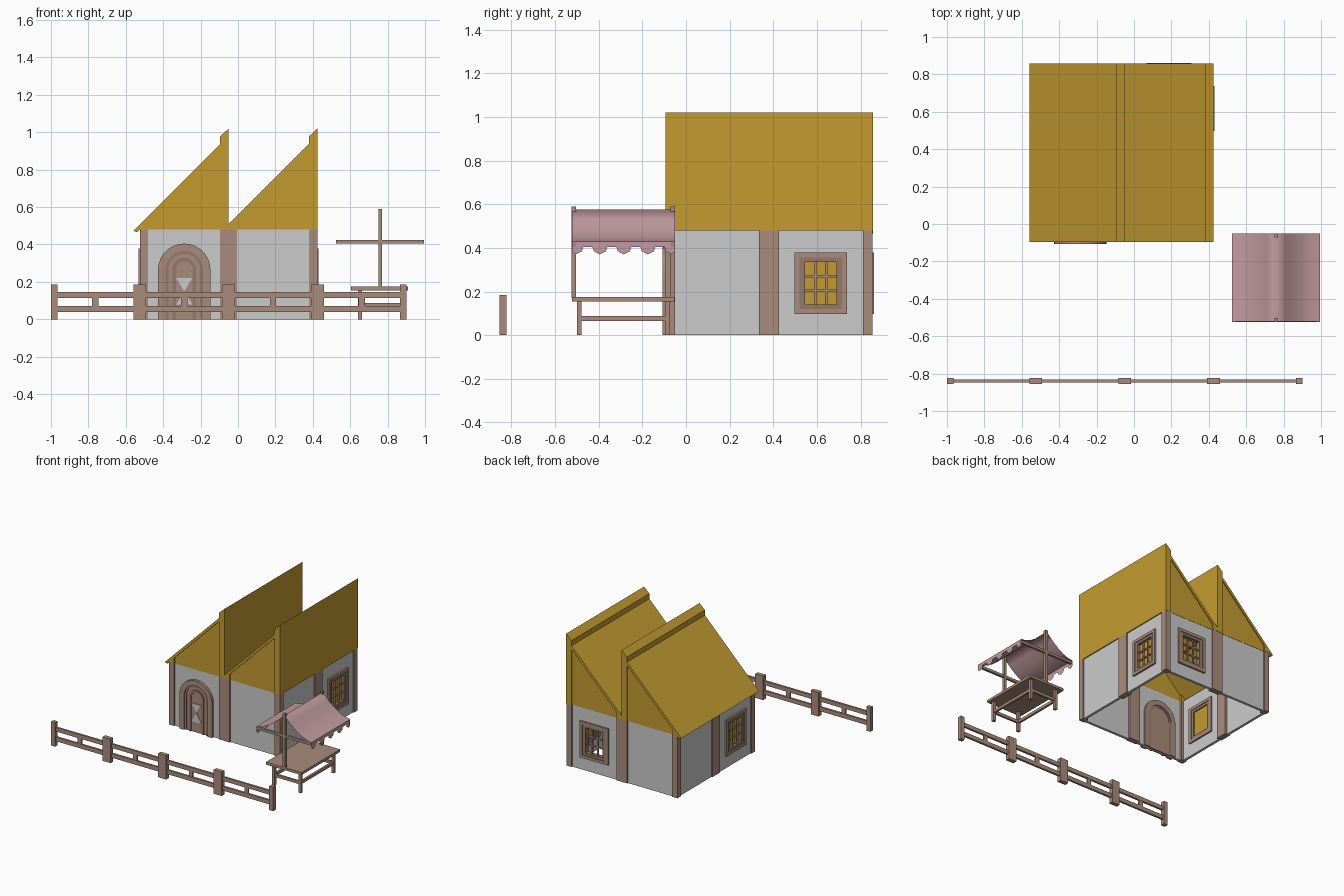
import bpy, bmesh
from math import pi, cos, sin
from mathutils import Matrix, Vector

if "Cube" in bpy.data.objects:
    bpy.data.objects.remove(bpy.data.objects["Cube"])


def material(name, rgb):
    m = bpy.data.materials.new(name)
    m.diffuse_color = (*rgb, 1)
    m.use_nodes = True
    m.node_tree.nodes["Principled BSDF"].inputs["Base Color"].default_value = m.diffuse_color
    return m


WOOD = material("wood", (0.40, 0.26, 0.20))
DARK = material("dark_wood", (0.30, 0.19, 0.145))
GOLD = material("thatch", (0.55, 0.33, 0.03))
PINK = material("cloth", (0.54, 0.33, 0.35))
I = Matrix.Identity(4)


def finish(name, bm, mat):
    me = bpy.data.meshes.new(name)
    bm.to_mesh(me)
    bm.free()
    ob = bpy.data.objects.new(name, me)
    bpy.context.collection.objects.link(ob)
    if mat:
        me.materials.append(mat)
    return ob


def boxes(name, items, mat=None, M=I):
    """Several boxes (x0, x1, y0, y1, z0, z1) in one object."""
    bm = bmesh.new()
    for x0, x1, y0, y1, z0, z1 in items:
        S = Matrix.Diagonal((x1 - x0, y1 - y0, z1 - z0, 1))
        T = Matrix.Translation(((x0 + x1) / 2, (y0 + y1) / 2, (z0 + z1) / 2))
        bmesh.ops.create_cube(bm, size=1, matrix=M @ T @ S)
    return finish(name, bm, mat)


def prism(name, pts, y0, y1, mat=None, M=I):
    """An (x, z) outline extruded along y."""
    bm = bmesh.new()
    f = bm.faces.new([bm.verts.new((x, y0, z)) for x, z in pts])
    r = bmesh.ops.extrude_face_region(bm, geom=[f])
    vs = [v for v in r["geom"] if isinstance(v, bmesh.types.BMVert)]
    bmesh.ops.translate(bm, vec=(0, y1 - y0, 0), verts=vs)
    bmesh.ops.recalc_face_normals(bm, faces=bm.faces)
    bm.transform(M)
    return finish(name, bm, mat)


def arch(r, spring=0.265, n=14):
    arc = [(r * cos(pi * i / n), spring + r * sin(pi * i / n)) for i in range(n + 1)]
    return [(r, 0)] + arc + [(-r, 0)]


def frame(u, z0, z1, w, y0, y1):
    """Four bars around an opening of half width u."""
    return [(-u - w, -u, y0, y1, z0 - w, z1 + w), (u, u + w, y0, y1, z0 - w, z1 + w),
            (-u, u, y0, y1, z0 - w, z0), (-u, u, y0, y1, z1, z1 + w)]


# House walls: four sides, two bays each
H, P = 0.475, 0.045
CENTRE = Matrix.Translation((-0.05, 0.38, 0))
SIDES = ["front", "right", "back", "left"]
WINDOWS = {(1, 1), (2, -1), (3, 1)}
for k, side in enumerate(SIDES):
    R = CENTRE @ Matrix.Rotation(k * pi / 2, 4, 'Z')
    boxes(side + "_posts", [(-P, P, -H, -H + P, 0, 0.48),
                            (-H, -H + P, -H, -H + P, 0, 0.48)], WOOD, R)
    for s in (-1, 1):
        M = R @ Matrix.Translation((s * H / 2, -H, 0))
        w, y0, y1 = H / 2 - P, 0.008, 0.028
        tag = f"{side}_{'b' if s > 0 else 'a'}"
        if (k, s) not in WINDOWS:
            boxes(tag + "_wall", [(-w, w, y0, y1, 0, 0.48)], None, M)
            continue
        boxes(tag + "_wall", [(-w, -0.098, y0, y1, 0, 0.48), (0.098, w, y0, y1, 0, 0.48),
                              (-0.098, 0.098, y0, y1, 0, 0.12),
                              (-0.098, 0.098, y0, y1, 0.355, 0.48)], None, M)
        # Window: outer trim, inner frame, glazing bars
        boxes(tag + "_window_trim", frame(0.098, 0.12, 0.355, 0.023, -0.006, 0.04), WOOD, M)
        boxes(tag + "_window_frame", frame(0.073, 0.14, 0.335, 0.025, 0.0, 0.035), DARK, M)
        bars = [(x - 0.005, x + 0.005, 0.008, 0.02, 0.14, 0.335) for x in (-0.025, 0.025)]
        bars += [(-0.073, 0.073, 0.009, 0.019, z - 0.005, z + 0.005) for z in (0.205, 0.27)]
        boxes(tag + "_glazing_bars", bars, WOOD, M)
        if k != 2:
            boxes(tag + "_window_pane", [(-0.073, 0.073, 0.022, 0.025, 0.14, 0.335)], GOLD, M)

# Arched door in the front left bay
D = CENTRE @ Matrix.Translation((-H / 2, -H, 0))
prism("door_frame", arch(0.14) + arch(0.1)[::-1], -0.012, 0.04, WOOD, D)
prism("door_inner_frame", arch(0.1) + arch(0.085)[::-1], -0.004, 0.036, DARK, D)
prism("door_leaf", arch(0.085), 0.002, 0.032, WOOD, D)
prism("door_panel_trim", arch(0.063) + arch(0.045)[::-1], -0.005, 0.004, DARK, D)
for name, za in (("upper", 0.22), ("lower", 0.08)):
    prism(f"door_{name}_pane", [(-0.043, za), (0.043, za), (0, 0.15)], -0.003, 0.004, None, D)

# Saw-tooth roof: two bays, each a slope, ridge cap, upright side and gables
Y0, Y1 = -0.095, 0.857
for i, tag in enumerate(("left", "right")):
    x = -0.525 + i * H
    eave = [(x - 0.015, 0.465), (x - 0.034, 0.474)] if i == 0 else [(x, 0.48), (x, 0.508)]
    prism(tag + "_roof_slope",
          eave + [(x + 0.43, 0.938), (x + 0.43, 0.978), (x + H, 1.02),
                  (x + H, 0.955), (x + 0.43, 0.91)], Y0, Y1, GOLD)
    boxes(tag + "_roof_upright", [(x + H - 0.015, x + H, Y0, Y1, 0.48, 1.0)], GOLD)
    for end, a, b in (("front", Y0, Y0 + P), ("back", Y1 - P, Y1)):
        inner = (a + 0.008, a + 0.028) if end == "front" else (b - 0.028, b - 0.008)
        prism(f"{tag}_{end}_gable", [(x + P, 0.48), (x + 0.43, 0.48), (x + 0.43, 0.91),
                                     (x + P, 0.526)], *inner, GOLD)
        prism(f"{tag}_{end}_gable_foot", [(x, 0.48), (x + P, 0.48), (x + P, 0.526)], a, b, GOLD)
        boxes(f"{tag}_{end}_gable_post", [(x + 0.43, x + H - 0.001, a, b, 0.48, 0.94)], GOLD)

# Fence: four panels with half posts at each end
for i in range(4):
    a, b = -1 + i * H, -1 + (i + 1) * H
    boxes(f"fence_posts_{i + 1}", [(a, a + 0.034, -0.855, -0.823, 0, 0.185),
                                   (b - 0.034, b, -0.855, -0.823, 0, 0.185)], WOOD)
    c = (a + b) / 2
    boxes(f"fence_rails_{i + 1}", [(a + 0.034, b - 0.034, -0.847, -0.831, 0.115, 0.146),
                                   (a + 0.034, b - 0.034, -0.847, -0.831, 0.04, 0.072),
                                   (c - 0.017, c + 0.017, -0.845, -0.833, 0.072, 0.115)], WOOD)

# Market stall table
boxes("table_top", [(0.605, 0.91, -0.523, -0.052, 0.155, 0.175)], WOOD)
LX, LY = (0.652, 0.877), (-0.489, -0.086)
boxes("table_legs", [(x - 0.011, x + 0.011, y - 0.011, y + 0.011, 0, 0.155)
                     for x in LX for y in LY], WOOD)
boxes("table_stretchers",
      [(x - 0.008, x + 0.008, LY[0], LY[1], 0.065, 0.087) for x in LX] +
      [(LX[0], LX[1], y - 0.008, y + 0.008, 0.065, 0.087) for y in LY], WOOD)

# Canopy poles and cross bars
boxes("canopy_poles", [(0.75, 0.77, y - 0.011, y + 0.011, 0.17, 0.59)
                       for y in (-0.514, -0.061)], WOOD)
boxes("canopy_crossbars", [(0.525, 0.995, y - 0.009, y + 0.009, 0.405, 0.425)
                           for y in (-0.514, -0.061)], WOOD)

# Sagging cloth canopy
half = [(0.235, 0.43), (0.19, 0.438), (0.145, 0.457), (0.1, 0.485), (0.05, 0.527)]
profile = [(0.76 - d, z) for d, z in half] + [(0.76, 0.577)] + \
          [(0.76 + d, z) for d, z in half[::-1]]
bm = bmesh.new()
rows = [[bm.verts.new((x, y, z)) for x, z in profile] for y in (-0.522, -0.05)]
for j in range(len(profile) - 1):
    f = bm.faces.new((rows[0][j], rows[0][j + 1], rows[1][j + 1], rows[1][j]))
    f.smooth = True
finish("canopy", bm, PINK)

# Scalloped valance on both eaves
edge = []
for i in range(5):
    c = -0.505 + 0.11 * i
    for dy, z in ((-0.034, 0.405), (-0.028, 0.385), (0, 0.37), (0.028, 0.385), (0.034, 0.405)):
        edge.append((min(max(c + dy, -0.522), -0.05), z))
bm = bmesh.new()
for x in (0.525, 0.995):
    low = [bm.verts.new((x, y, z)) for y, z in edge]
    top = [bm.verts.new((x, y, 0.43)) for y, z in edge]
    for j in range(len(edge) - 1):
        if edge[j + 1][0] - edge[j][0] > 1e-4:
            q = (low[j], low[j + 1], top[j + 1], top[j])
            bm.faces.new(q if x > 0.76 else q[::-1])
bmesh.ops.delete(bm, geom=[v for v in bm.verts if not v.link_faces], context='VERTS')
finish("canopy_valance", bm, PINK)
